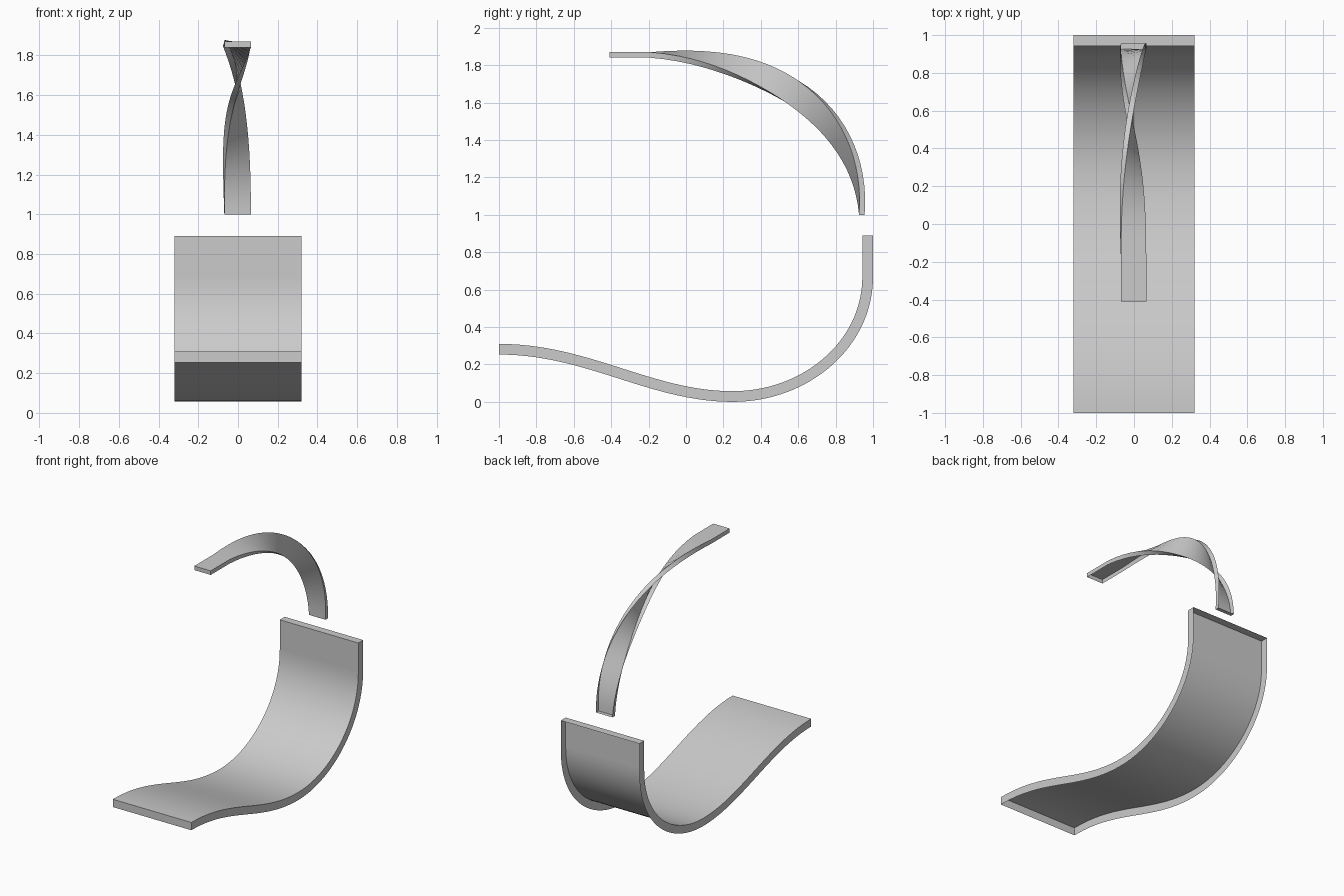
import bpy
from math import sin, cos, pi
from mathutils import Vector
from mathutils.geometry import interpolate_bezier

if "Cube" in bpy.data.objects:
    bpy.data.objects.remove(bpy.data.objects["Cube"])


def path(segments, steps=28):
    """Chain Bezier segments given as (y, z) control points."""
    pts = []
    for seg in segments:
        p = [Vector((0, y, z)) for y, z in seg]
        part = interpolate_bezier(*p, steps)
        pts += part[1:] if pts else part
    return pts


def ribbon(name, pts, half, depth, twist=lambda t: 0.0, x0=0.0):
    """Open-backed band: one broad face with a rim of the given depth."""
    run = [0.0]
    for a, b in zip(pts, pts[1:]):
        run.append(run[-1] + (b - a).length)
    verts, faces, last = [], [], len(pts) - 1
    side = Vector((1, 0, 0))
    for i, p in enumerate(pts):
        t = (pts[min(i + 1, last)] - pts[max(i - 1, 0)]).normalized()
        if i in (0, last):
            # path ends are exactly horizontal or vertical
            t = Vector((0, round(t.y), round(t.z)))
        inward = Vector((0, -t.z, t.y))
        a = twist(run[i])
        n = inward * cos(a) + side * sin(a)
        w = (side * cos(a) - inward * sin(a)) * half
        c = p + side * x0
        verts += [c - w - n * depth, c - w, c + w, c + w - n * depth]
    for i in range(last):
        k = 4 * i
        faces += [(k + j, k + j + 1, k + j + 5, k + j + 4) for j in range(3)]
    e = 4 * last
    faces += [(0, 3, 2, 1), (e, e + 1, e + 2, e + 3)]
    me = bpy.data.meshes.new(name)
    me.from_pydata(verts, [], faces)
    ob = bpy.data.objects.new(name, me)
    bpy.context.collection.objects.link(ob)
    bpy.ops.object.select_all(action='DESELECT')
    ob.select_set(True)
    bpy.context.view_layer.objects.active = ob
    bpy.ops.object.shade_smooth_by_angle(angle=pi / 6)
    return ob


# Wide curved seat band
seat = path([
    [(-1, .31), (-.52, .31), (-.18, .057), (.25, .057)],
    [(.25, .057), (.62, .057), (.943, .32), (.943, .67)],
    [(.943, .67), (.943, .74), (.943, .82), (.943, .89)],
])
ribbon("seat_band", seat, .32, .057)

# Narrow arched band, making a half turn along its bend
bend = [(.925, 1.0), (.925, 1.47), (.51, 1.87), (-.19, 1.87)]
arch = path([bend, [(-.19, 1.87), (-.26, 1.87), (-.33, 1.87), (-.41, 1.87)]])
bend_pts = path([bend])
bend_len = sum((b - a).length for a, b in zip(bend_pts, bend_pts[1:]))


def half_turn(s):
    t = min(s / bend_len, 1.0)
    return pi * (.6 * t + .4 * t * t * (3 - 2 * t))


ribbon("twisted_arch_band", arch, .067, .03, half_turn, -.002)
